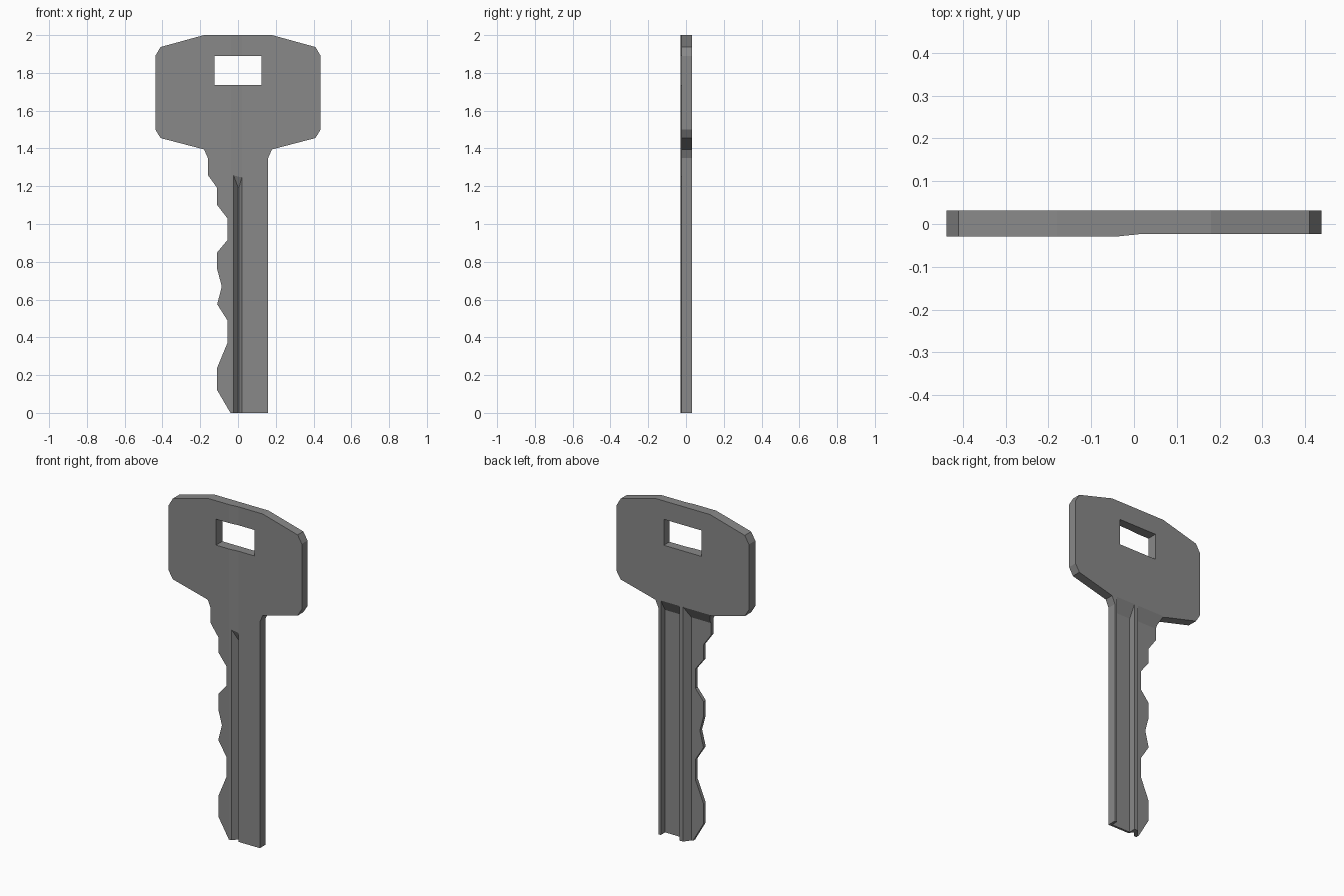
import bpy, bmesh
from mathutils import Vector

cube = bpy.data.objects.get("Cube")
if cube:
    bpy.data.objects.remove(cube, do_unlink=True)

FRONT, BACK = -0.029, 0.031

steel = bpy.data.materials.new("dull_grey_metal")
steel.use_nodes = True
grey = (0.25, 0.25, 0.25, 1)
steel.diffuse_color = grey
steel.node_tree.nodes["Principled BSDF"].inputs["Base Color"].default_value = grey


def loft(name, start, end):
    """Closed solid between two matching rings of points."""
    bm = bmesh.new()
    a = [bm.verts.new(p) for p in start]
    b = [bm.verts.new(p) for p in end]
    bm.faces.new(a)
    bm.faces.new(b[::-1])
    for i in range(len(a)):
        j = (i + 1) % len(a)
        bm.faces.new((a[i], b[i], b[j], a[j]))
    bmesh.ops.recalc_face_normals(bm, faces=bm.faces[:])
    mesh = bpy.data.meshes.new(name)
    bm.to_mesh(mesh)
    bm.free()
    mesh.materials.append(steel)
    obj = bpy.data.objects.new(name, mesh)
    bpy.context.collection.objects.link(obj)
    return obj


def plate(name, outline, y0, y1):
    return loft(name, [(x, y0, z) for x, z in outline], [(x, y1, z) for x, z in outline])


def channel(name, section, top, surface=0, slope=0):
    """Lengthwise cutter whose upper end ramps down with depth from the surface."""
    return loft(name, [(x, y, -0.1) for x, y in section],
                [(x, y, top + slope * (y - surface)) for x, y in section])


# Outline: one half of the head mirrored, then the straight and the notched blade edges
head = [(0.18, 2), (0.41, 1.937), (0.4375, 1.89), (0.4375, 1.5),
        (0.41, 1.455), (0.18, 1.395), (0.16, 1.35)]
notches = [(-0.04, 0), (-0.11, 0.12), (-0.11, 0.24), (-0.056, 0.37), (-0.056, 0.49),
           (-0.11, 0.575), (-0.086, 0.67), (-0.11, 0.76), (-0.11, 0.85),
           (-0.056, 0.915), (-0.056, 1.03), (-0.11, 1.1), (-0.11, 1.19), (-0.16, 1.26)]
outline = head + [(0.16, 0)] + notches + [(-x, z) for x, z in reversed(head)]
key = plate("key", outline, FRONT, BACK)

cutters = [
    # Slot in the head
    plate("head_slot", [(-0.125, 1.735), (0.125, 1.735), (0.125, 1.89), (-0.125, 1.89)], -0.2, 0.2),
    # Slight step in the front face
    channel("front_step", [(-0.04, FRONT - 0.0002), (0.02, -0.023), (0.6, -0.023),
                           (0.6, -0.2), (-0.04, -0.2)], 2.2),
    # Front groove
    channel("front_groove", [(-0.024, -0.1), (-0.024, FRONT), (0.001, 0.002), (0.005, 0.002),
                             (0.02, -0.023), (0.02, -0.1)], 1.26, FRONT, -2.2),
    # Back groove beside the rim
    channel("back_groove", [(0.022, 0.1), (0.022, -0.01), (0.145, -0.01), (0.145, 0.1)],
            1.4, BACK, 1.75),
    # Thinned notched side
    channel("notch_relief", [(-0.003, 0.1), (-0.003, BACK), (-0.03, -0.008),
                             (-0.25, -0.008), (-0.25, 0.1)], 1.4, BACK, 1.75),
]

for cutter in cutters:
    cutter.hide_render = True
    mod = key.modifiers.new(cutter.name, "BOOLEAN")
    mod.operation = "DIFFERENCE"
    mod.solver = "EXACT"
    mod.object = cutter

# Bake the cuts and drop the cutters
bpy.context.view_layer.update()
graph = bpy.context.evaluated_depsgraph_get()
cut_mesh = bpy.data.meshes.new_from_object(key.evaluated_get(graph))
key.modifiers.clear()
key.data = cut_mesh
cut_mesh.name = "key"
for cutter in cutters:
    bpy.data.objects.remove(cutter, do_unlink=True)
